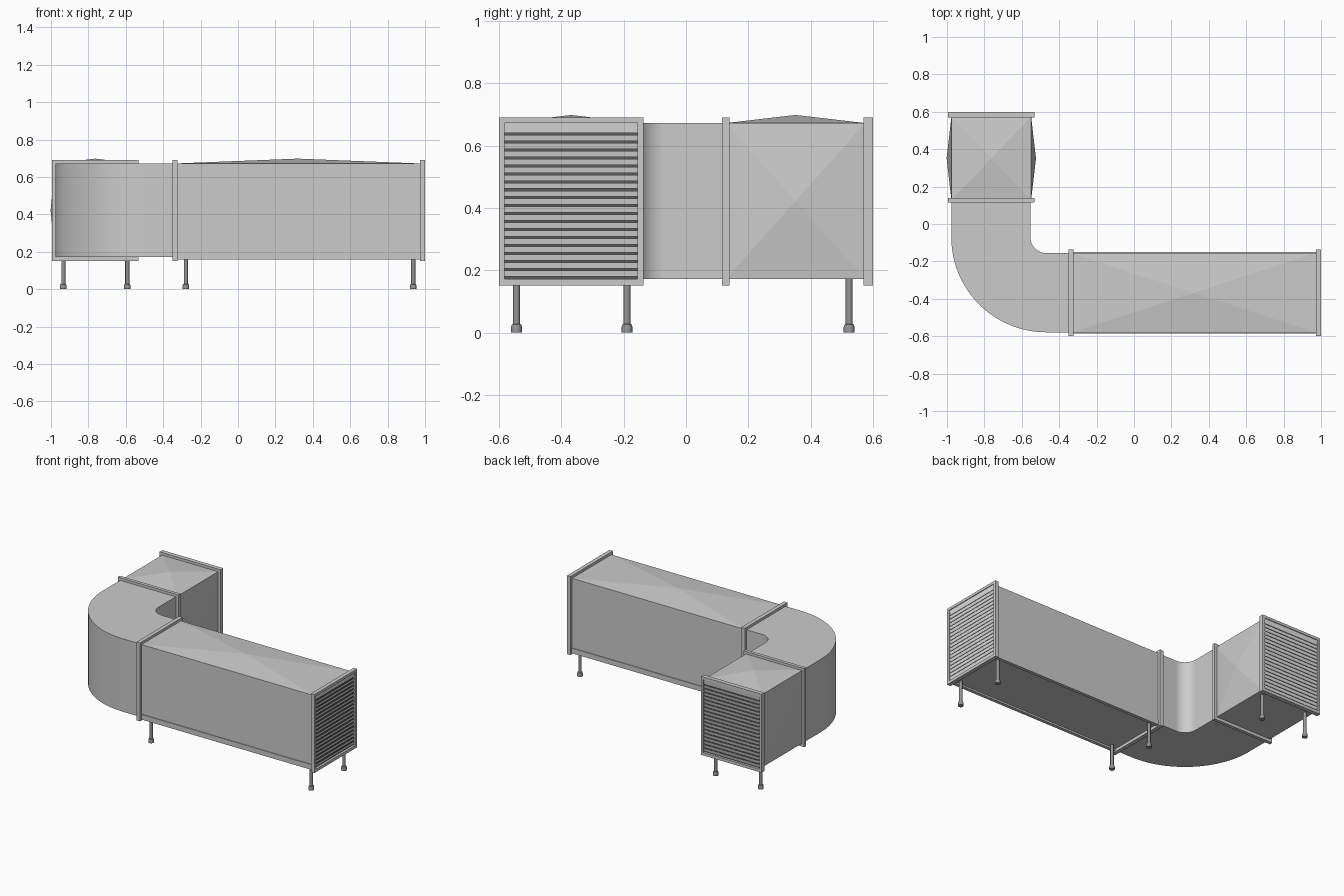
import bpy, bmesh, math
from mathutils import Matrix, Vector

cube = bpy.data.objects.get("Cube")
if cube:
    bpy.data.objects.remove(cube, do_unlink=True)


def material(name, v):
    m = bpy.data.materials.new(name)
    m.use_nodes = True
    m.diffuse_color = (v, v, v, 1)
    m.node_tree.nodes["Principled BSDF"].inputs["Base Color"].default_value = (v, v, v, 1)
    return m


METAL = material("galvanised grey", 0.6)
SLAT = material("light slat grey", 0.76)
LEG = material("leg grey", 0.3)
DARK = material("dark vent grey", 0.1)

# Each duct arm is built along +x on the centre line, then placed
LONG = Matrix.Translation((0, -0.368, 0))
SHORT = Matrix.Translation((-0.763, 0, 0)) @ Matrix.Rotation(math.pi / 2, 4, 'Z')
BOTTOM, TOP, HALF = 0.172, 0.672, 0.213
RIM_BOTTOM, RIM_TOP, RIM_HALF = 0.152, 0.69, 0.231


def finish(name, bm, place=Matrix(), mat=METAL, smooth=False):
    bmesh.ops.recalc_face_normals(bm, faces=bm.faces)
    mesh = bpy.data.meshes.new(name)
    bm.to_mesh(mesh)
    bm.free()
    mesh.materials.append(mat)
    ob = bpy.data.objects.new(name, mesh)
    bpy.context.collection.objects.link(ob)
    ob.matrix_world = place
    if smooth:
        bpy.ops.object.select_all(action='DESELECT')
        ob.select_set(True)
        bpy.context.view_layer.objects.active = ob
        bpy.ops.object.shade_smooth_by_angle(angle=math.radians(35))


def add_box(bm, lo, hi):
    lo, hi = Vector(lo), Vector(hi)
    m = Matrix.Translation((lo + hi) / 2) @ Matrix.Diagonal((*(hi - lo), 1))
    return bmesh.ops.create_cube(bm, size=1, matrix=m)["verts"]


def duct(name, place, x0, x1, bulge_sides):
    """Box section whose panels rise to a shallow point in the middle."""
    bm = bmesh.new()
    add_box(bm, (x0, -HALF, BOTTOM), (x1, HALF, TOP))
    bm.normal_update()
    for f in list(bm.faces):
        n = f.normal.copy()
        if n.z > 0.9 or (bulge_sides and abs(n.y) > 0.9):
            new = bmesh.ops.poke(bm, faces=[f])["verts"]
            new[0].co += n * 0.026
    finish(name, bm, place)


def joint_rim(name, place, x0, x1):
    """Rectangular ring clamped round the duct."""
    bm = bmesh.new()
    for s in (-1, 1):
        add_box(bm, (x0, min(s * HALF, s * RIM_HALF), RIM_BOTTOM),
                (x1, max(s * HALF, s * RIM_HALF), RIM_TOP))
    add_box(bm, (x0, -HALF, RIM_BOTTOM), (x1, HALF, BOTTOM))
    add_box(bm, (x0, -HALF, TOP), (x1, HALF, RIM_TOP))
    finish(name, bm, place)


def louvre(prefix, place, front):
    """Slats leaning out at the top, with narrow dark gaps between them."""
    bm = bmesh.new()
    add_box(bm, (front - 0.022, -HALF, BOTTOM), (front - 0.016, HALF, TOP))
    finish(prefix + "_vent_backing", bm, place, DARK)
    bm = bmesh.new()
    pitch = 0.0255
    for i in range(19):
        z = 0.181 + i * pitch
        height = 0.019 if i < 18 else TOP - z
        for v in add_box(bm, (front - 0.008, -HALF, z), (front - 0.005, HALF, z + height)):
            if v.co.z < z + height / 2:
                v.co.x -= 0.005
    finish(prefix + "_vent_slats", bm, place, SLAT)


def leg(name, x, y):
    """Lathed post with a wider foot."""
    profile = [(0, 0), (0.0175, 0), (0.0175, 0.018), (0.015, 0.026), (0.011, 0.028),
               (0.011, 0.175), (0, 0.175)]
    bm = bmesh.new()
    verts = [bm.verts.new((r, 0, z)) for r, z in profile]
    edges = [bm.edges.new(pair) for pair in zip(verts, verts[1:])]
    bmesh.ops.spin(bm, geom=verts + edges, axis=(0, 0, 1), cent=(0, 0, 0),
                   angle=math.tau, steps=16)
    bmesh.ops.remove_doubles(bm, verts=bm.verts, dist=0.0005)
    finish(name, bm, Matrix.Translation((x, y, 0)), LEG, smooth=True)


# Straight arms
duct("long_duct", LONG, -0.336, 0.975, False)
duct("short_duct", SHORT, 0.128, 0.574, True)

# Rims at the elbow and round the open ends
joint_rim("long_joint_rim", LONG, -0.351, -0.324)
joint_rim("long_end_rim", LONG, 0.973, 1.0)
joint_rim("short_joint_rim", SHORT, 0.116, 0.139)
joint_rim("short_end_rim", SHORT, 0.569, 0.599)
louvre("long", LONG, 1.0)
louvre("short", SHORT, 0.599)

# Lower side rails on the long arm, lapping under its bottom edges
for side, s in (("front", -1), ("back", 1)):
    bm = bmesh.new()
    add_box(bm, (-0.324, s * 0.207 - 0.011, 0.16), (0.973, s * 0.207 + 0.011, 0.195))
    finish(f"lower_rail_{side}", bm, LONG)

# Elbow: inner and outer arcs joined into one plan, then raised
cx, cy, r_in, r_out, steps = -0.468, -0.07, 0.086, 0.509, 24


def arc(r):
    return [(cx - r * math.cos(a), cy - r * math.sin(a))
            for a in (math.pi / 2 * i / steps for i in range(steps + 1))]


outer = [(cx - r_out, 0.128)] + arc(r_out) + [(-0.336, cy - r_out)]
inner = [(cx - r_in, 0.128)] + arc(r_in) + [(-0.336, cy - r_in)]
bm = bmesh.new()
rows = [[bm.verts.new((x, y, BOTTOM)) for x, y in row] for row in (outer, inner)]
for i in range(len(outer) - 1):
    bm.faces.new((rows[0][i], rows[0][i + 1], rows[1][i + 1], rows[1][i]))
raised = bmesh.ops.extrude_face_region(bm, geom=list(bm.faces))["geom"]
bmesh.ops.translate(bm, vec=(0, 0, TOP - BOTTOM),
                    verts=[g for g in raised if isinstance(g, bmesh.types.BMVert)])
finish("elbow", bm, smooth=True)

# Legs: four under the long arm, two under the open end of the short arm
for end, x in (("inner", -0.279), ("outer", 0.937)):
    for side, y in (("front", -0.543), ("back", -0.189)):
        leg(f"long_{end}_{side}_leg", x, y)
for side, x in (("right", -0.934), ("left", -0.592)):
    leg(f"short_{side}_leg", x, 0.523)
